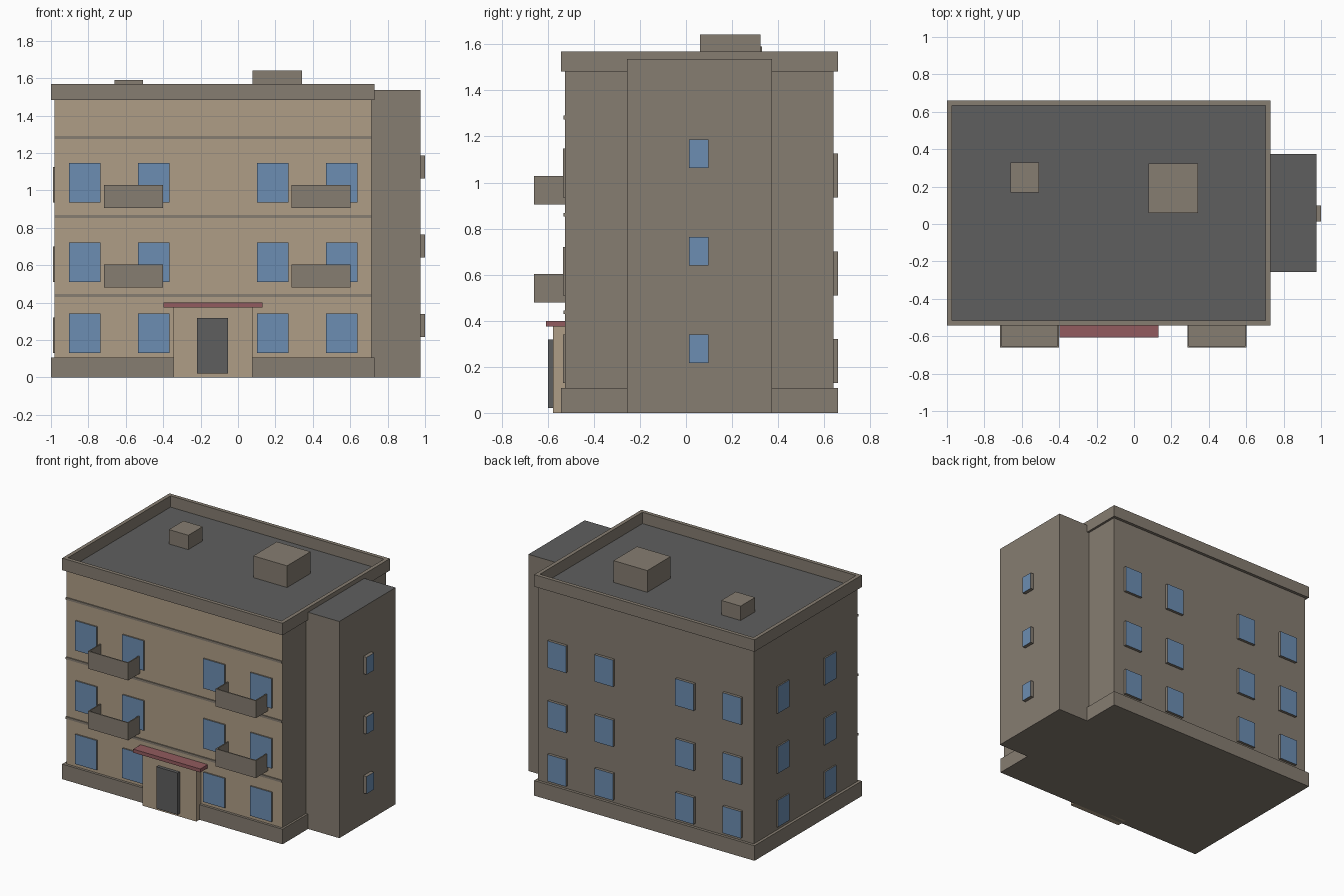
import bpy, bmesh
from mathutils import Vector

if "Cube" in bpy.data.objects:
    bpy.data.objects.remove(bpy.data.objects["Cube"])


def material(name, rgb):
    lin = [((c / 255 + 0.055) / 1.055) ** 2.4 for c in rgb]
    m = bpy.data.materials.new(name)
    m.diffuse_color = (*lin, 1)
    m.use_nodes = True
    m.node_tree.nodes["Principled BSDF"].inputs["Base Color"].default_value = m.diffuse_color
    return m


STONE = material("grey_brown_stone", (134, 125, 113))
TAN = material("tan_render", (175, 157, 134))
GLASS = material("blue_glass", (108, 141, 178))
DARK = material("dark_grey", (95, 95, 95))
RED = material("canopy_red", (146, 91, 94))


def box(name, x, y, z, mat, face_mat=None, facing=None, sink=None):
    """Box from ranges; faces looking along `facing` get face_mat.
    sink = (wall thickness, depth) hollows the top into an open tray."""
    bm = bmesh.new()
    bmesh.ops.create_cube(bm, size=1)
    for v in bm.verts:
        v.co = Vector([(r[0] + r[1]) / 2 + c * (r[1] - r[0])
                       for r, c in zip((x, y, z), v.co)])
    bm.normal_update()
    if sink:
        top = max(bm.faces, key=lambda f: f.normal.z)
        bmesh.ops.inset_region(bm, faces=[top], thickness=sink[0])
        rim = bmesh.ops.extrude_discrete_faces(bm, faces=[top])["faces"][0]
        bmesh.ops.translate(bm, verts=rim.verts, vec=(0, 0, -sink[1]))
        bm.normal_update()
        if face_mat:
            rim.material_index = 1
    elif face_mat:
        for f in bm.faces:
            if f.normal.dot(Vector(facing)) > 0.9:
                f.material_index = 1
    me = bpy.data.meshes.new(name)
    bm.to_mesh(me)
    bm.free()
    me.materials.append(mat)
    if face_mat:
        me.materials.append(face_mat)
    ob = bpy.data.objects.new(name, me)
    bpy.context.collection.objects.link(ob)
    return ob


def span(c, w):
    return (c - w / 2, c + w / 2)


FRONT, BACK, LEFT, RIGHT, UP = (0, -1, 0), (0, 1, 0), (-1, 0, 0), (1, 0, 0), (0, 0, 1)

# Main block with tan street side, plinth, and parapet holding the dark roof deck
box("main_block", (-0.98, 0.715), (-0.525, 0.64), (0.05, 1.482), STONE, TAN, FRONT)
box("plinth", (-1, 0.73), (-0.543, 0.66), (0, 0.107), STONE)
box("parapet_roof", (-1, 0.73), (-0.543, 0.66), (1.483, 1.568), STONE, DARK,
    sink=(0.038, 0.08))

# Stair tower
box("stair_tower", (0.712, 0.975), (-0.257, 0.374), (0, 1.537), STONE, DARK, UP)

# Roof boxes
box("small_roof_vent", (-0.66, -0.508), (0.168, 0.33), (1.48, 1.59), STONE)
box("large_roof_vent", (0.078, 0.343), (0.06, 0.323), (1.48, 1.642), STONE)

# String courses on the front
for z in (0.437, 0.86, 1.282):
    box("string_course", (-0.98, 0.715), (-0.532, -0.51), span(z, 0.016), STONE)

# Windows: stone boxes with a glass outer face
for z in (0.13, 0.51, 0.936):
    for x in (-0.82, -0.45, 0.185, 0.554):
        box("front_window", span(x, 0.168), (-0.535, -0.5), (z, z + 0.211),
            STONE, GLASS, FRONT)
        box("back_window", span(x, 0.145), (0.62, 0.66), (z, z + 0.19),
            STONE, GLASS, BACK)
    for y in (0.32, -0.207):
        box("left_window", (-0.99, -0.96), span(y, 0.13), (z, z + 0.19),
            STONE, GLASS, LEFT)
for z in (0.217, 0.64, 1.063):
    box("tower_window", (0.95, 1.0), span(0.056, 0.085), (z, z + 0.123),
        STONE, GLASS, RIGHT)

# Balconies: open trays on the upper floors
for z in (0.48, 0.905):
    for x in (-0.558, 0.444):
        box("balcony", span(x, 0.316), (-0.66, -0.515), (z, z + 0.124), STONE,
            sink=(0.012, 0.105))

# Entrance porch, door and canopy
box("entrance_porch", (-0.346, 0.077), (-0.577, -0.5), (0, 0.376), TAN)
box("entrance_door", (-0.22, -0.053), (-0.6, -0.56), (0.022, 0.318), DARK)
box("entrance_canopy", (-0.397, 0.13), (-0.608, -0.5), (0.374, 0.399), RED)
